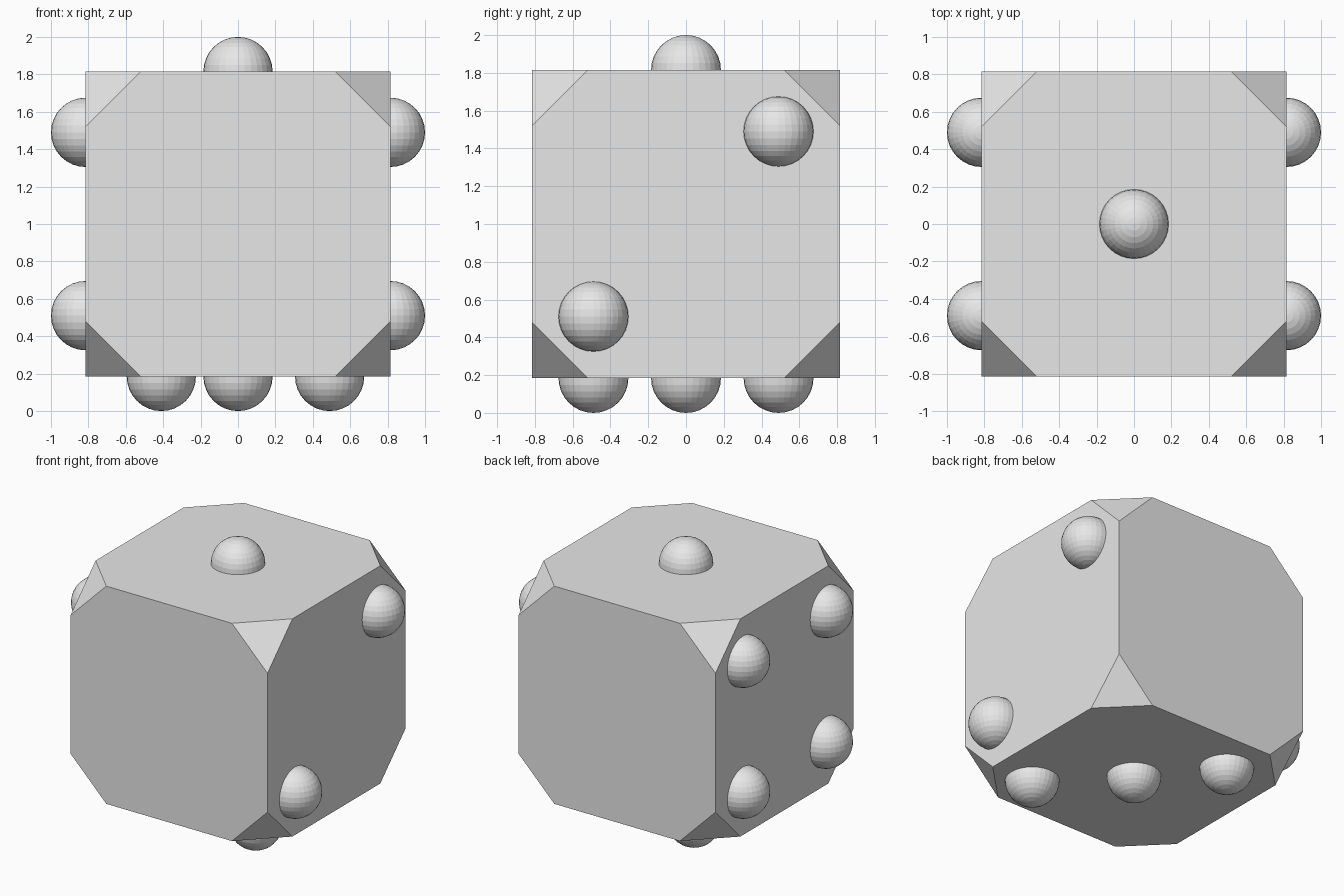
import bpy, bmesh, math
from itertools import product

if "Cube" in bpy.data.objects:
    bpy.data.objects.remove(bpy.data.objects["Cube"])

H = 0.815      # half width of the cube
CUT = 0.295    # corner cut along each edge
R = 0.185      # pip radius
P = 0.49       # pip offset from face centre
MID = 1.0      # height of the cube centre

grey = bpy.data.materials.new("light_grey")
grey.diffuse_color = (0.8, 0.8, 0.8, 1)
grey.use_nodes = True
grey.node_tree.nodes["Principled BSDF"].inputs["Base Color"].default_value = grey.diffuse_color


def add_object(name, bm, location):
    mesh = bpy.data.meshes.new(name)
    bm.to_mesh(mesh)
    bm.free()
    mesh.materials.append(grey)
    obj = bpy.data.objects.new(name, mesh)
    obj.location = location
    bpy.context.collection.objects.link(obj)
    return obj


# Cube body with its eight corners cut off
bm = bmesh.new()
for signs in product((-1, 1), repeat=3):
    for axis in range(3):
        bm.verts.new([s * (H - CUT if i == axis else H) for i, s in enumerate(signs)])
bmesh.ops.convex_hull(bm, input=bm.verts[:])
bmesh.ops.dissolve_limit(bm, angle_limit=math.radians(2), verts=bm.verts[:], edges=bm.edges[:])
bmesh.ops.recalc_face_normals(bm, faces=bm.faces[:])
add_object("die_body", bm, (0, 0, MID))

# Raised pips on the top, bottom, right and left faces
pips = {
    "top_pip": [(0, 0, H)],
    "bottom_pip": [(P, -P, -H), (0, 0, -H), (-0.41, P, -H)],
    "right_pip": [(H, P, P), (H, -P, -P)],
    "left_pip": [(-H, y, z) for y in (-P, P) for z in (-P, P)],
}
for name, centres in pips.items():
    for x, y, z in centres:
        bm = bmesh.new()
        bmesh.ops.create_uvsphere(bm, u_segments=32, v_segments=16, radius=R)
        add_object(name, bm, (x, y, MID + z))
